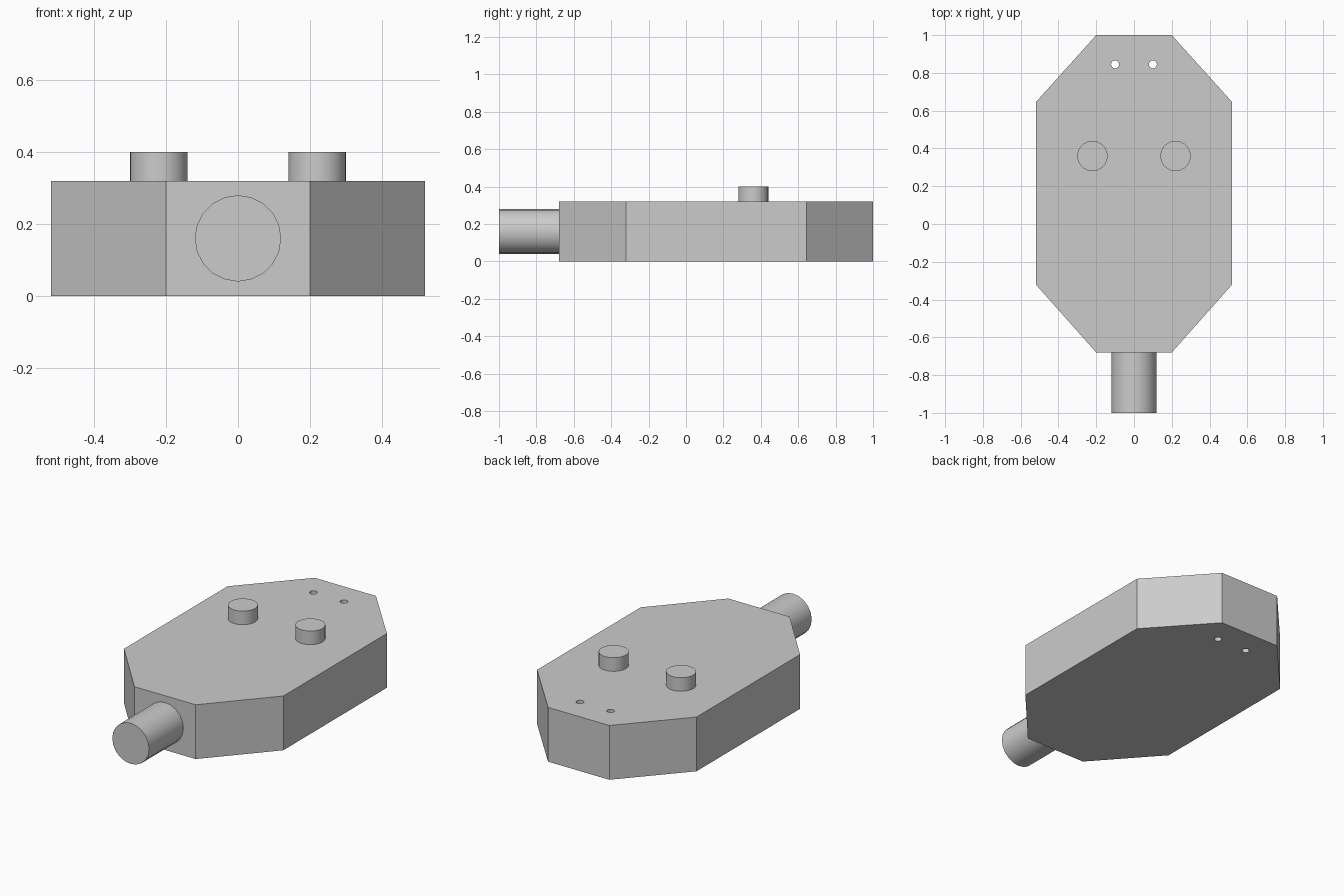
import bpy
import bmesh
import math

cube = bpy.data.objects.get("Cube")
if cube:
    bpy.data.objects.remove(cube, do_unlink=True)

HEIGHT = 0.32

grey = bpy.data.materials.new("light grey")
grey.use_nodes = True
grey.diffuse_color = (0.6, 0.6, 0.6, 1)
grey.node_tree.nodes["Principled BSDF"].inputs["Base Color"].default_value = grey.diffuse_color


def cylinder(name, radius, depth, location, rotation=(0, 0, 0), sides=32):
    bpy.ops.mesh.primitive_cylinder_add(vertices=sides, radius=radius, depth=depth,
                                        location=location, rotation=rotation)
    obj = bpy.context.object
    obj.name = name
    obj.data.materials.append(grey)
    bpy.ops.object.shade_smooth_by_angle(angle=math.radians(35))
    return obj


# Body: extruded octagonal outline, mirrored about the centre line
half = [(0.2, -0.68), (0.52, -0.32), (0.52, 0.645), (0.2, 1.0)]
outline = half + [(-x, y) for x, y in reversed(half)]
bm = bmesh.new()
base = bm.faces.new([bm.verts.new((x, y, 0)) for x, y in outline])
top = bmesh.ops.extrude_face_region(bm, geom=[base])["geom"]
bmesh.ops.translate(bm, vec=(0, 0, HEIGHT),
                    verts=[v for v in top if isinstance(v, bmesh.types.BMVert)])
bmesh.ops.recalc_face_normals(bm, faces=bm.faces)
mesh = bpy.data.meshes.new("body")
bm.to_mesh(mesh)
bm.free()
mesh.materials.append(grey)
body = bpy.data.objects.new("body", mesh)
bpy.context.collection.objects.link(body)

# Two small through holes near the back
for side in (-1, 1):
    cutter = cylinder("hole_cutter", 0.021, 0.6, (side * 0.1, 0.845, HEIGHT / 2), sides=20)
    cutter.hide_render = True
    hole = body.modifiers.new("hole", "BOOLEAN")
    hole.operation = "DIFFERENCE"
    hole.solver = "EXACT"
    hole.object = cutter
    bpy.context.view_layer.objects.active = body
    bpy.ops.object.modifier_apply(modifier=hole.name)
    bpy.data.objects.remove(cutter, do_unlink=True)

# Two buttons on the top
for side, label in ((-1, "right"), (1, "left")):
    cylinder(label + "_button", 0.08, 0.1, (side * 0.22, 0.36, 0.35))

# Round stub at the front
cylinder("front_stub", 0.12, 0.34, (0, -0.83, 0.16), (math.radians(90), 0, 0), 20)
